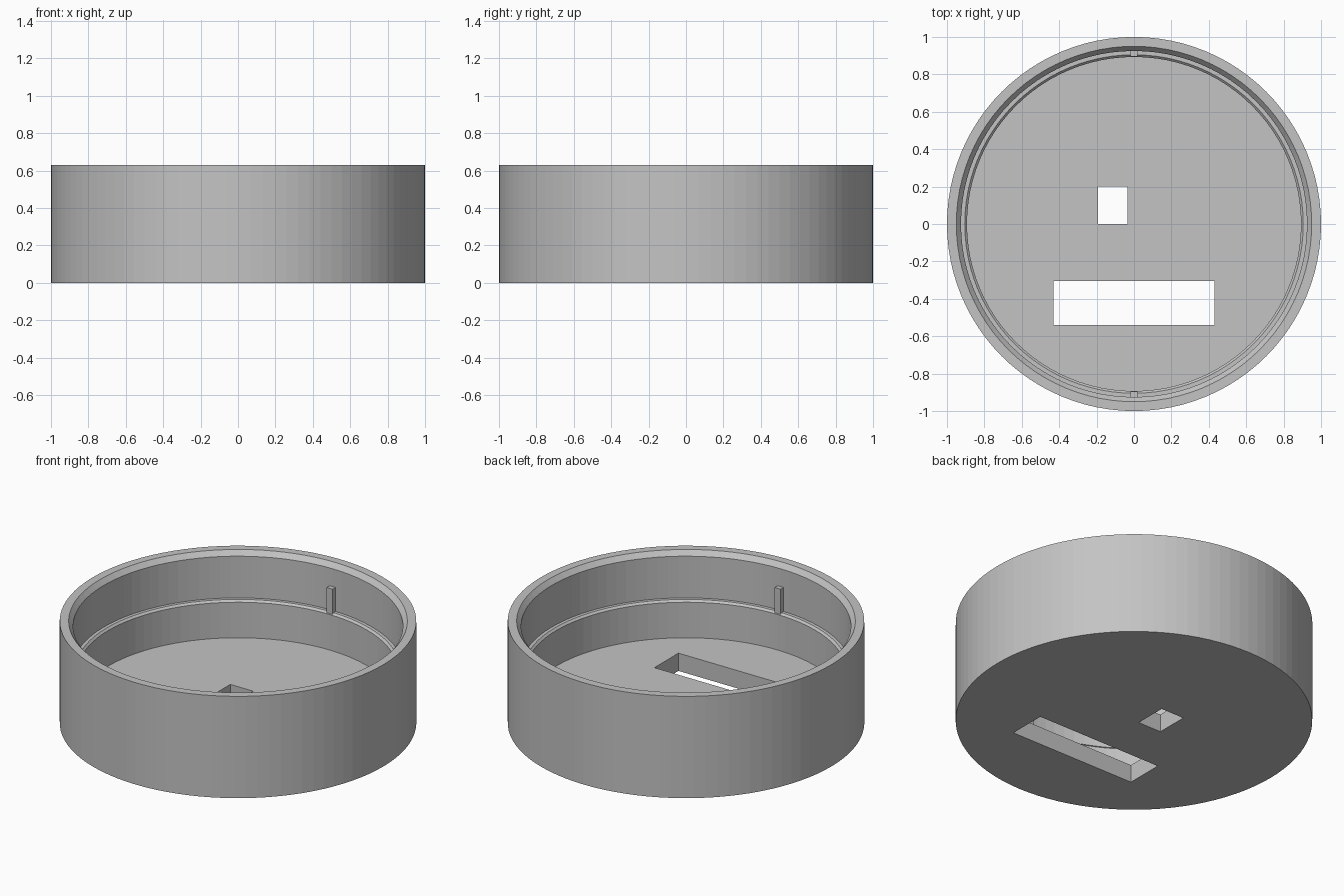
import bpy, bmesh
from math import cos, sin, tau

SEGMENTS = 96
FLOOR = 0.11

cube = bpy.data.objects.get("Cube")
if cube:
    bpy.data.objects.remove(cube, do_unlink=True)

# Single plain grey
grey = bpy.data.materials.new("light grey")
grey.use_nodes = True
colour = (0.55, 0.55, 0.55, 1)
grey.diffuse_color = colour
grey.node_tree.nodes["Principled BSDF"].inputs["Base Color"].default_value = colour


def finish(name, bm):
    bmesh.ops.recalc_face_normals(bm, faces=bm.faces)
    mesh = bpy.data.meshes.new(name)
    bm.to_mesh(mesh)
    bm.free()
    mesh.materials.append(grey)
    obj = bpy.data.objects.new(name, mesh)
    bpy.context.collection.objects.link(obj)
    return obj


def lathe(name, profile):
    """Spin a radius/height profile and cap both ends."""
    bm = bmesh.new()
    rings = [[bm.verts.new((r * cos(tau * i / SEGMENTS), r * sin(tau * i / SEGMENTS), z))
              for i in range(SEGMENTS)] for r, z in profile]
    for a, b in zip(rings, rings[1:]):
        for i in range(SEGMENTS):
            j = (i + 1) % SEGMENTS
            bm.faces.new((a[i], a[j], b[j], b[i]))
    bm.faces.new(rings[0])
    bm.faces.new(rings[-1])
    return finish(name, bm)


def box(name, low, high):
    bm = bmesh.new()
    bmesh.ops.create_cube(bm, size=1)
    for v in bm.verts:
        v.co = [(a + b) / 2 + c * (b - a) for a, b, c in zip(low, high, v.co)]
    return finish(name, bm)


# Round housing: outer wall, chamfered rim, inner ledge, floor
housing = lathe("housing", [
    (1, 0), (1, 0.63), (0.95, 0.63), (0.925, 0.6), (0.925, 0.342),
    (0.905, 0.342), (0.893, 0.33), (0.893, FLOOR)])

# Openings through the floor
cutters = [
    box("small_opening_cutter", (-0.193, 0, -0.1), (-0.035, 0.2, 0.3)),
    box("slot_cutter", (-0.43, -0.54, -0.1), (0.43, -0.305, 0.3))]
for cutter in cutters:
    cut = housing.modifiers.new(cutter.name, "BOOLEAN")
    cut.operation = "DIFFERENCE"
    cut.solver = "EXACT"
    cut.object = cutter

# Bake the openings, then drop the cutters
depsgraph = bpy.context.evaluated_depsgraph_get()
result = bpy.data.meshes.new_from_object(housing.evaluated_get(depsgraph))
housing.modifiers.clear()
housing.data = result
for cutter in cutters:
    bpy.data.objects.remove(cutter, do_unlink=True)

# Locating ribs standing on the ledge, front and back
for name, side in (("front_rib", -1), ("back_rib", 1)):
    y0, y1 = sorted((side * 0.896, side * 0.926))
    box(name, (-0.02, y0, 0.332), (0.02, y1, 0.49))
